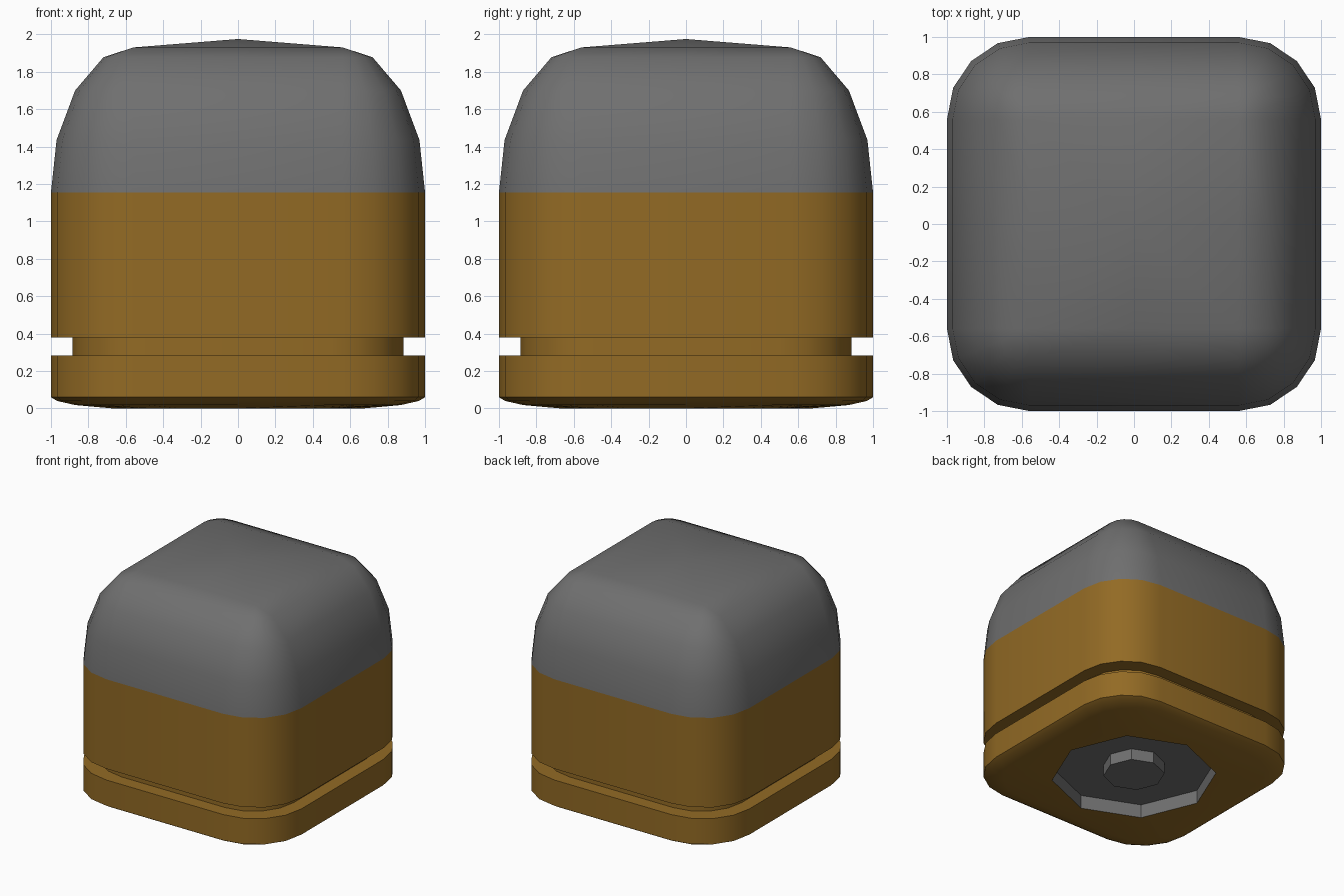
import bpy, bmesh, math

if "Cube" in bpy.data.objects:
    bpy.data.objects.remove(bpy.data.objects["Cube"])

STRAIGHT, RADIUS = 0.56, 0.44   # half of straight side, corner radius


def material(name, rgb):
    m = bpy.data.materials.new(name)
    m.diffuse_color = (*rgb, 1)
    m.use_nodes = True
    m.node_tree.nodes["Principled BSDF"].inputs["Base Color"].default_value = m.diffuse_color
    return m


BRASS = material("brass", (0.29, 0.145, 0.018))
GREY = material("lead grey", (0.16, 0.16, 0.16))


def rounded_square(z, s, r):
    """24 points: side midpoint plus a five-point corner arc, per side."""
    pts = []
    for q in range(4):
        c, n = round(math.cos(q * math.pi / 2)), round(math.sin(q * math.pi / 2))
        side = [(s + r, 0)]
        for i in range(5):
            a = math.radians(22.5 * i)
            side.append((s + r * math.cos(a), s + r * math.sin(a)))
        pts += [(x * c - y * n, x * n + y * c, z) for x, y in side]
    return pts


def octagon(z, radius):
    """Rounded square outline projected inward onto an octagon."""
    pts = []
    for x, y, _ in rounded_square(z, STRAIGHT, RADIUS):
        a = math.atan2(y, x)
        local = (a % (math.pi / 4)) - math.pi / 8
        d = radius * math.cos(math.pi / 8) / math.cos(local)
        pts.append((d * math.cos(a), d * math.sin(a), z))
    return pts


def scaled(z, k):
    return rounded_square(z, STRAIGHT * k, RADIUS * k)


def loft(name, rings, mat, tip=None, angle=35):
    """Skin a stack of rings from bottom to top, with an optional closing point."""
    bm = bmesh.new()
    loops = [[bm.verts.new(p) for p in ring] for ring in rings]
    for a, b in zip(loops, loops[1:]):
        for i in range(len(a)):
            j = (i + 1) % len(a)
            bm.faces.new((a[i], a[j], b[j], b[i]))
    if tip is not None:
        t, top = bm.verts.new((0, 0, tip)), loops[-1]
        for i in range(len(top)):
            bm.faces.new((top[i], top[(i + 1) % len(top)], t))
    bmesh.ops.remove_doubles(bm, verts=bm.verts, dist=1e-5)
    me = bpy.data.meshes.new(name)
    bm.to_mesh(me)
    bm.free()
    me.materials.append(mat)
    ob = bpy.data.objects.new(name, me)
    bpy.context.collection.objects.link(ob)
    bpy.ops.object.select_all(action='DESELECT')
    ob.select_set(True)
    bpy.context.view_layer.objects.active = ob
    bpy.ops.object.shade_smooth_by_angle(angle=math.radians(angle))
    return ob


# Case: chamfered base, groove and straight wall
loft("case", [octagon(0, 0.67), scaled(0.018, 0.87), scaled(0.04, 0.967),
              scaled(0.06, 1), scaled(0.283, 1), scaled(0.283, 0.885),
              scaled(0.38, 0.885), scaled(0.38, 1), scaled(1.155, 1)], BRASS)

# Dome: corner radius shrinks to nothing, shallow pyramid on top
dome = [(1.155, 0.44), (1.435, 0.41), (1.70, 0.311), (1.877, 0.16), (1.93, 0)]
loft("dome", [rounded_square(z, STRAIGHT, r) for z, r in dome], GREY, tip=1.975)

# Octagonal pocket in the base, walls facing inward
loft("base_pocket", [octagon(0, 0.67), octagon(0.12, 0.67)], GREY, tip=0.12, angle=20)
me = bpy.data.objects["base_pocket"].data
me.flip_normals()

# Small octagonal stub standing in the pocket
loft("base_stub", [octagon(0.12, 0.25), octagon(0.02, 0.25)], GREY, tip=0.02, angle=20)
bpy.data.objects["base_stub"].data.flip_normals()
